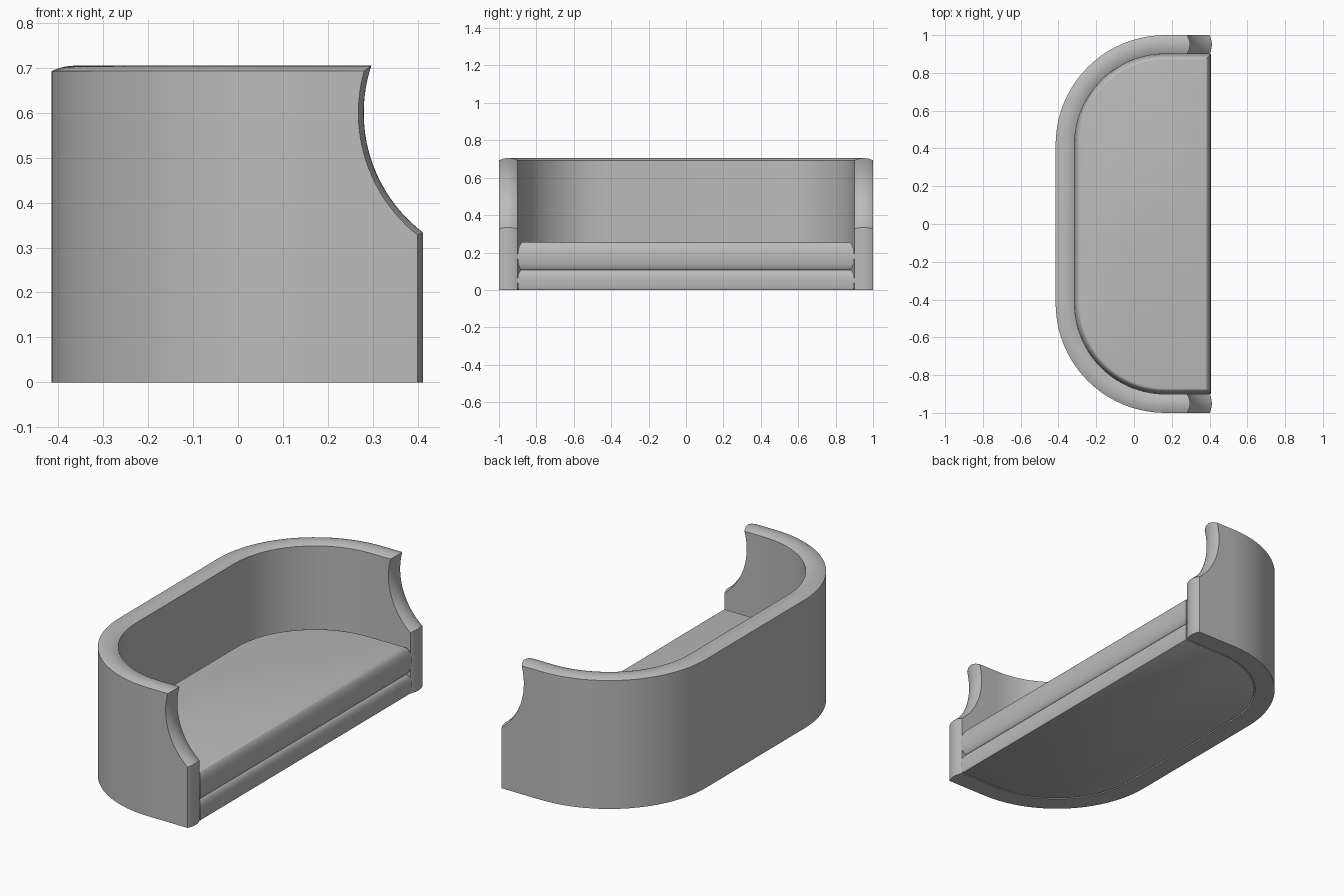
import bpy, bmesh
from math import sin, cos, pi, sqrt, acos, asin

if "Cube" in bpy.data.objects:
    bpy.data.objects.remove(bpy.data.objects["Cube"])

grey = bpy.data.materials.new("plain grey")
grey.use_nodes = True
grey.diffuse_color = (0.5, 0.5, 0.5, 1)
grey.node_tree.nodes["Principled BSDF"].inputs["Base Color"].default_value = (0.5, 0.5, 0.5, 1)

WALL, CORNER = 0.10, 0.58        # wall thickness, outer corner radius
CX, CY = 0.165, 0.42             # corner centre
TOP, FRONT, CROWN = 0.693, 0.40, 0.012
ARC_STEPS, LAYERS = 20, 10


def outline(offset):
    """U-shaped plan line from the right arm round the back to the left arm."""
    r = CORNER - offset
    side = [(CX - r * sin(a), -CY - r * cos(a))
            for a in (i * pi / 2 / ARC_STEPS for i in range(ARC_STEPS + 1))]
    return side + [(x, -y) for x, y in reversed(side)]


def arm_edge(lift):
    """Front edge of an arm, from the floor up round the scooped curve."""
    sx, sz, r = 0.615, 0.60, 0.347 - lift
    low = -acos((sx - FRONT - lift) / r)
    high = asin((TOP + lift - sz) / r)
    angles = [low + (high - low) * i / 24 for i in range(25)]
    return [(FRONT + lift, 0)] + [(sx - r * cos(a), sz + r * sin(a)) for a in angles]


def finish(bm, name):
    bmesh.ops.recalc_face_normals(bm, faces=bm.faces)
    mesh = bpy.data.meshes.new(name)
    bm.to_mesh(mesh)
    bm.free()
    mesh.materials.append(grey)
    obj = bpy.data.objects.new(name, mesh)
    bpy.context.collection.objects.link(obj)
    bpy.ops.object.select_all(action='DESELECT')
    obj.select_set(True)
    bpy.context.view_layer.objects.active = obj
    bpy.ops.object.shade_smooth_by_angle(angle=pi / 6)


def build_shell():
    bm = bmesh.new()
    rims = []
    # Rim layers across the thickness, crowned in the middle
    for j in range(LAYERS + 1):
        t = j / LAYERS
        lift = CROWN * (1 - (2 * t - 1) ** 2)
        y = 1 - WALL * t
        arm = arm_edge(lift)
        pts = [(x, -y, z) for x, z in arm]
        pts += [(x, py, TOP + lift) for x, py in outline(WALL * t)]
        pts += [(x, y, z) for x, z in reversed(arm)]
        rims.append([bm.verts.new(p) for p in pts])
    for a, b in zip(rims, rims[1:]):
        for i in range(len(a) - 1):
            bm.faces.new((a[i], a[i + 1], b[i + 1], b[i]))
    # Outer and inner sides
    n = len(arm)
    floors = []
    for rim in (rims[0], rims[-1]):
        top = rim[n:-n]
        floor = [bm.verts.new((v.co.x, v.co.y, 0)) for v in top]
        for i in range(len(top) - 1):
            bm.faces.new((top[i], top[i + 1], floor[i + 1], floor[i]))
        bm.faces.new(rim[:n] + [top[0], floor[0]])
        bm.faces.new([floor[-1], top[-1]] + rim[-n:])
        floors.append(floor)
    # Underside
    outer, inner = floors
    for i in range(len(outer) - 1):
        bm.faces.new((outer[i], outer[i + 1], inner[i + 1], inner[i]))
    for end in (0, -1):
        bm.faces.new([r[end] for r in rims] + [inner[end], outer[end]])
    finish(bm, "back_and_arms")


def build_slab(name, z0, z1, low_inset, high_inset):
    """Seat layer with a bulging edge all round."""
    bm = bmesh.new()
    mid, half, steps = (z0 + z1) / 2, (z1 - z0) / 2, 20
    rings = []
    for k in range(steps + 1):
        a = -pi / 2 + pi * k / steps
        d = (low_inset if a < 0 else high_inset) * (1 - cos(a))
        z = mid + half * sin(a)
        plan = [(0.407 - d, d - 0.9)] + outline(WALL + d) + [(0.407 - d, 0.9 - d)]
        rings.append([bm.verts.new((x, y, z)) for x, y in plan])
    for a, b in zip(rings, rings[1:]):
        for i in range(len(a)):
            j = (i + 1) % len(a)
            bm.faces.new((a[i], a[j], b[j], b[i]))
    bm.faces.new(rings[0])
    bm.faces.new(rings[-1])
    finish(bm, name)


build_shell()
build_slab("seat_base", 0, 0.107, 0.008, 0.025)
build_slab("seat_cushion", 0.105, 0.255, 0.025, 0.03)
